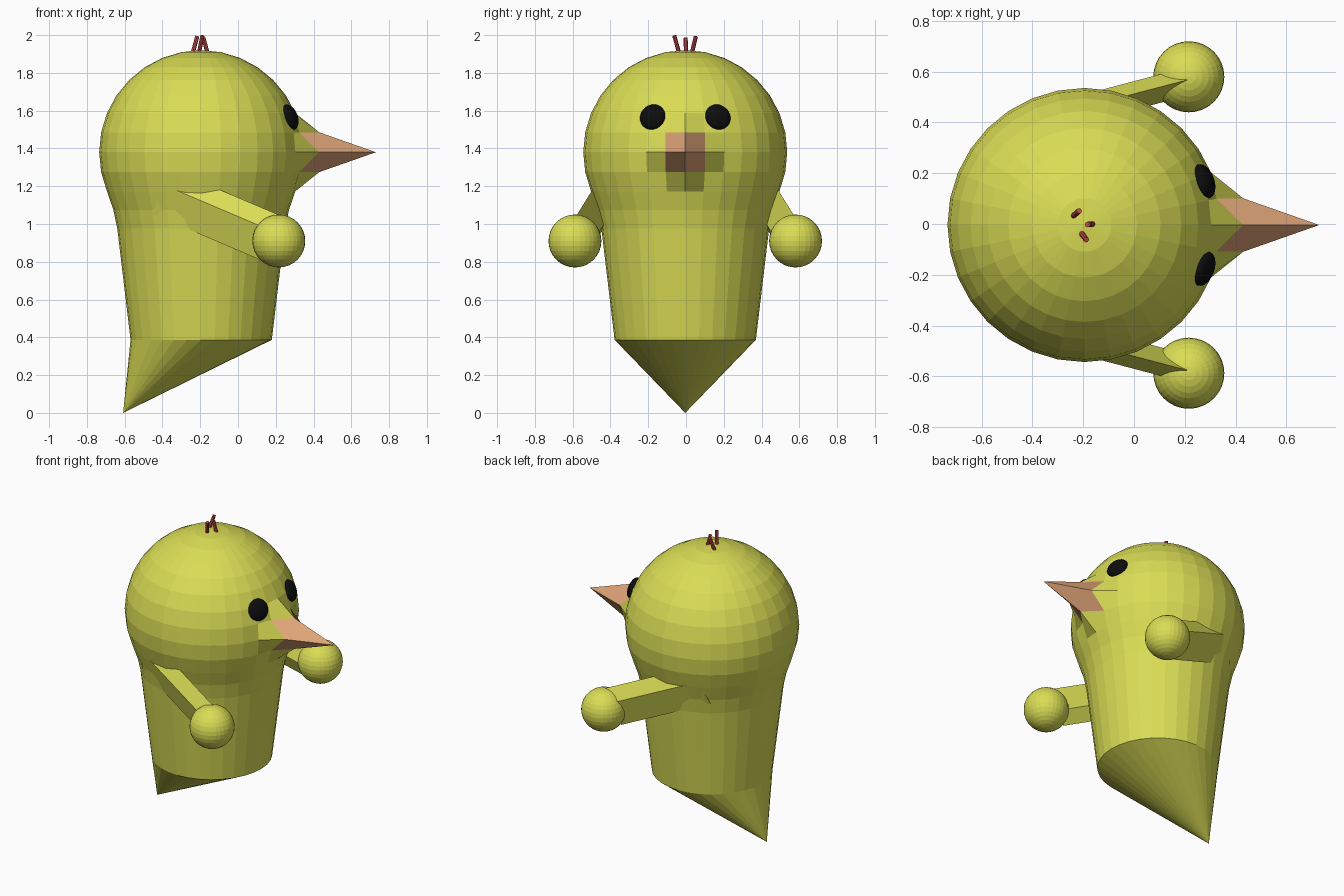
import bpy, bmesh, math
from mathutils import Vector

if "Cube" in bpy.data.objects:
    bpy.data.objects.remove(bpy.data.objects["Cube"])

def mat(name, rgb):
    m = bpy.data.materials.new(name)
    m.diffuse_color = (*rgb, 1)
    m.use_nodes = True
    m.node_tree.nodes["Principled BSDF"].inputs["Base Color"].default_value = m.diffuse_color
    return m

YELLOW = mat("yellow", (0.70, 0.72, 0.09))
PEACH = mat("peach", (0.75, 0.38, 0.19))
RED = mat("red", (0.58, 0.07, 0.07))
BLACK = mat("black", (0.004, 0.004, 0.004))

CX, CY, CZ, R = -0.195, -0.004, 1.38, 0.54
SEG, STEP = 32, math.pi / 16

def finish(bm, name, *mats):
    bmesh.ops.recalc_face_normals(bm, faces=bm.faces[:])
    me = bpy.data.meshes.new(name)
    bm.to_mesh(me)
    bm.free()
    for m in mats:
        me.materials.append(m)
    ob = bpy.data.objects.new(name, me)
    bpy.context.collection.objects.link(ob)
    return ob

# Head and body: one revolved profile, sphere on top and tapered trunk below
bm = bmesh.new()
profile = [(R * math.sin(i * STEP), CZ + R * math.cos(i * STEP)) for i in range(1, 11)]
profile += [(0.465, 1.075), (0.444, 0.975), (0.374, 0.387)]
rings = []
for r, z in profile:
    rings.append([bm.verts.new((CX + r * math.cos(2 * math.pi * k / SEG),
                                CY + r * math.sin(2 * math.pi * k / SEG), z))
                  for k in range(SEG)])
crown = bm.verts.new((CX, CY, CZ + R))
tail = bm.verts.new((-0.608, CY, 0))
for k in range(SEG):
    n = (k + 1) % SEG
    bm.faces.new((crown, rings[0][k], rings[0][n]))
    for a, b in zip(rings, rings[1:]):
        bm.faces.new((a[k], b[k], b[n], a[n]))
    bm.faces.new((rings[-1][k], tail, rings[-1][n]))

# Beak: pull the front vertex and its four neighbours out of the head
tip = rings[7][0]
for e in tip.link_edges:
    e.other_vert(tip).co.x = 0.43
tip.co.x = 0.73
for f in tip.link_faces:
    f.material_index = 1
finish(bm, "body", YELLOW, PEACH)

def sphere(name, loc, radius, m, seg=32, ring=16, flat=1.0, normal=None):
    b = bmesh.new()
    bmesh.ops.create_uvsphere(b, u_segments=seg, v_segments=ring, radius=radius)
    ob = finish(b, name, m)
    ob.location = loc
    if normal:
        ob.scale.z = flat
        ob.rotation_euler = normal.to_track_quat('Z', 'Y').to_euler()
    return ob

arm_end = Vector((0.165, 0.61, 0.97))
along = Vector((-0.495, -0.13, 0.21)) * 1.15
to_top = Vector((0.045, -0.038, 0.081))
to_low = Vector((-0.047, -0.075, -0.160))

for side, s in (("left", 1), ("right", -1)):
    # Eye: flattened ball lying on the head
    d = Vector((0.48, 0.176 * s, 0.19)).normalized()
    sphere(side + "_eye", Vector((CX, CY, CZ)) + d * R * 0.99, 0.07, BLACK,
           flat=0.5, normal=d)
    # Hand
    sphere(side + "_hand", (0.216, CY + 0.584 * s, 0.91), 0.14, YELLOW)
    # Arm: slanted box from the shoulder to the hand
    b = bmesh.new()
    loops = []
    for base in (arm_end, arm_end + along):
        pts = (base, base + to_top, base + to_top + to_low, base + to_low)
        loops.append([b.verts.new((p.x, CY + p.y * s, p.z)) for p in pts])
        b.faces.new(loops[-1])
    for i in range(4):
        j = (i + 1) % 4
        b.faces.new((loops[0][i], loops[0][j], loops[1][j], loops[1][i]))
    finish(b, side + "_arm", YELLOW)

# Tuft: three thin leaning sticks on the crown
for i, (p, q) in enumerate((((-0.241, 0.030, 1.90), (-0.216, 0.052, 1.993)),
                            ((-0.160, 0.000, 1.90), (-0.183, -0.002, 1.985)),
                            ((-0.208, -0.035, 1.90), (-0.188, -0.062, 1.997)))):
    p, q = Vector(p), Vector(q)
    b = bmesh.new()
    bmesh.ops.create_cone(b, cap_ends=True, segments=8, radius1=0.011, radius2=0.011,
                          depth=(q - p).length)
    ob = finish(b, f"tuft_{i + 1}", RED)
    ob.location = (p + q) / 2
    ob.rotation_euler = (q - p).to_track_quat('Z', 'Y').to_euler()
